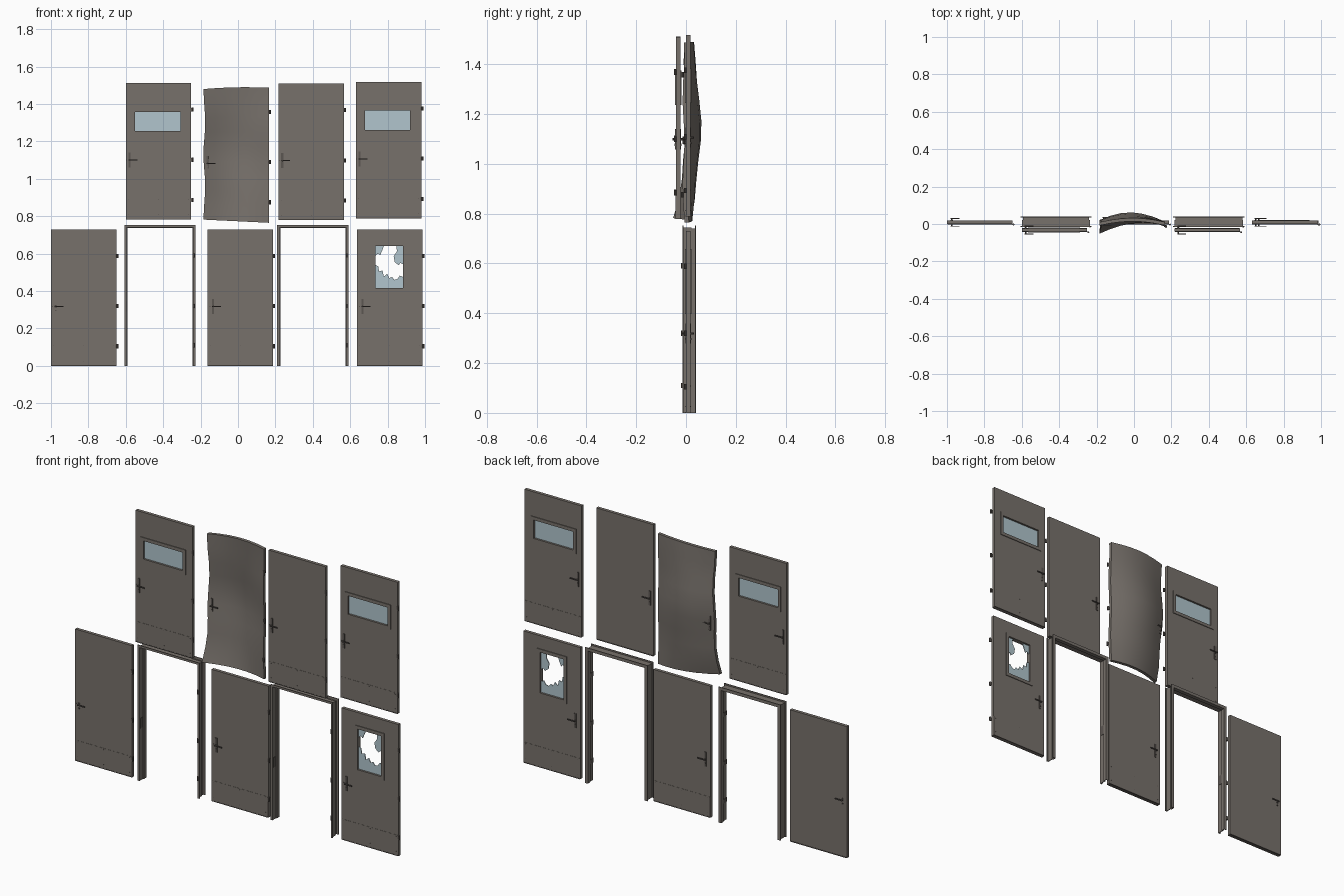
import bpy, bmesh, math
from mathutils import Matrix, Vector

if "Cube" in bpy.data.objects:
    bpy.data.objects.remove(bpy.data.objects["Cube"])


def material(name, rgb):
    m = bpy.data.materials.new(name)
    m.diffuse_color = (*rgb, 1)
    m.use_nodes = True
    m.node_tree.nodes["Principled BSDF"].inputs["Base Color"].default_value = m.diffuse_color
    return m


PAINT = material("grey brown paint", (0.185, 0.165, 0.147))
METAL = material("dark metal", (0.105, 0.092, 0.083))
GLASS = material("pale blue glass", (0.44, 0.56, 0.61))


def finish(bm, name, mat):
    bmesh.ops.recalc_face_normals(bm, faces=bm.faces)
    me = bpy.data.meshes.new(name)
    bm.to_mesh(me)
    bm.free()
    ob = bpy.data.objects.new(name, me)
    me.materials.append(mat)
    bpy.context.collection.objects.link(ob)
    return ob


def box(bm, x0, x1, y0, y1, z0, z1):
    size = Matrix.Diagonal((x1 - x0, y1 - y0, z1 - z0, 1))
    mid = Matrix.Translation(((x0 + x1) / 2, (y0 + y1) / 2, (z0 + z1) / 2))
    bmesh.ops.create_cube(bm, size=1, matrix=mid @ size)


def rod(bm, x, y, z, r, length, axis, sides=8):
    rot = {"X": Matrix.Rotation(math.pi / 2, 4, "Y"),
           "Y": Matrix.Rotation(math.pi / 2, 4, "X"), "Z": Matrix()}[axis]
    bmesh.ops.create_cone(bm, cap_ends=True, segments=sides, radius1=r, radius2=r,
                          depth=length, matrix=Matrix.Translation((x, y, z)) @ rot)


def ring(bm, outer, inner, y0, y1):
    """Rectangular plate with a rectangular hole."""
    def corners(r, y):
        x0, x1, z0, z1 = r
        return [bm.verts.new((x, y, z)) for x, z in
                ((x0, z0), (x1, z0), (x1, z1), (x0, z1))]
    loops = [corners(outer, y0), corners(inner, y0), corners(inner, y1), corners(outer, y1)]
    for a, b in zip(loops, loops[1:] + loops[:1]):
        for i in range(4):
            j = (i + 1) % 4
            bm.faces.new((a[i], a[j], b[j], b[i]))


def slab(bm, pts, y0, y1):
    """Flat plate extruded from an x-z outline."""
    a = [bm.verts.new((x, y0, z)) for x, z in pts]
    b = [bm.verts.new((x, y1, z)) for x, z in pts]
    bm.faces.new(a)
    bm.faces.new(b[::-1])
    for i in range(len(a)):
        j = (i + 1) % len(a)
        bm.faces.new((a[i], b[i], b[j], a[j]))


THICK, WIDE, TALL = 0.018, 0.35, 0.73


# lever handles on both faces: back plate, neck, lever, keyhole
def handle(name, x, z, y0, y1, tall):
    bm = bmesh.new()
    for y, s in ((y0, -1), (y1, 1)):
        h = 0.04 if tall else 0.008
        ya, yb = sorted((y, y + s * 0.003))
        box(bm, x - 0.006, x + 0.006, ya, yb, z - h, z + h)
        rod(bm, x, y + s * 0.007, z, 0.004, 0.014, "Y")
        ya, yb = sorted((y + s * 0.010, y + s * 0.014))
        box(bm, x - 0.005, x + 0.042, ya, yb, z - 0.003, z + 0.003)
        rod(bm, x, y + s * 0.002, z - 0.022, 0.004, 0.006, "Y")
    rod(bm, x - 0.016, y0 + 0.002, z, 0.003, 0.008, "Y")
    finish(bm, name + "_handle", METAL)


# three barrel hinges with leaves
def hinges(name, x, z, y_at):
    bm = bmesh.new()
    for dz in (0.105, 0.32, 0.588):
        y = y_at(z + dz)
        rod(bm, x + 0.006, y - 0.003, z + dz, 0.005, 0.022, "Z")
        box(bm, x - 0.004, x + 0.006, y - 0.003, y + 0.001, z + dz - 0.009, z + dz + 0.009)
    finish(bm, name + "_hinges", METAL)


# straight door leaf with kick plates, screws and optional window
def door(name, x0, z0, y0, window=None, tall=True, broken=False, back_plate=True, handle_dx=0.02):
    x1, z1, y1 = x0 + WIDE, z0 + TALL, y0 + THICK
    bm = bmesh.new()
    if window:
        ring(bm, (x0, x1, z0, z1), window, y0, y1)
    else:
        box(bm, x0, x1, y0, y1, z0, z1)
    faces = [(y0, -1)] + ([(y1, 1)] if back_plate else [])
    for y, s in faces:
        ya, yb = sorted((y, y + s * 0.001))
        box(bm, x0 + 0.001, x1 - 0.001, ya, yb, z0 + 0.003, z0 + 0.115)
    finish(bm, name + "_leaf", PAINT)

    bm = bmesh.new()
    for y, s in faces:
        for dx in (0.015, WIDE / 2, WIDE - 0.015):
            for dz in (0.025, 0.107):
                rod(bm, x0 + dx, y + s * 0.001, z0 + dz, 0.002, 0.002, "Y", 6)
    box(bm, x0 + 0.002, x1 - 0.002, y0 - 0.002, y1 + 0.002, z0, z0 + 0.004)
    finish(bm, name + "_screws_and_sill_seal", METAL)

    if window:
        a, b, c, d = window
        w = 0.018
        bm = bmesh.new()
        for y, s in ((y0, -1), (y1, 1)):
            ya, yb = sorted((y, y + s * 0.004))
            ring(bm, (a - w, b + w, c - w, d + w), window, ya, yb)
        finish(bm, name + "_window_trim", PAINT)
        bm = bmesh.new()
        ym = (y0 + y1) / 2
        if broken:
            shards = [
                [(0, 0), (1, 0), (1, .27), (.88, .3), (.8, .22), (.68, .2), (.6, .27), (.5, .24),
                 (.42, .34), (.3, .28), (.25, .42), (.12, .4), (.1, .52), (0, .55)],
                [(1, 1), (.76, 1), (.78, .88), (.66, .76), (.7, .62), (.84, .55), (.9, .6), (1, .57)],
                [(0, 1), (0, .78), (.1, .83), (.16, .78), (.24, .9), (.3, 1)]]
            for s in shards:
                slab(bm, [(a + u * (b - a), c + v * (d - c)) for u, v in s], ym - 0.002, ym + 0.002)
        else:
            box(bm, a, b, ym - 0.002, ym + 0.002, c, d)
        finish(bm, name + "_glass", GLASS)
    handle(name, x0 + handle_dx, z0 + 0.318, y0, y1, tall)
    hinges(name, x1, z0, lambda z: y0)


# pressed steel frame: hollow profile mitred round three sides
def door_frame(name, x0, x1, h):
    prof = [(0, -.015), (.012, -.015), (.012, .018), (.017, .018), (.017, .04), (0, .04),
            (0, .036), (.013, .036), (.013, .022), (.008, .022), (.008, -.011), (0, -.011)]
    bm = bmesh.new()
    rows = [[bm.verts.new(p) for p in ((x0 + d, y, 0), (x0 + d, y, h - d),
                                       (x1 - d, y, h - d), (x1 - d, y, 0))] for d, y in prof]
    for a, b in zip(rows, rows[1:] + rows[:1]):
        for i in range(3):
            bm.faces.new((a[i], a[i + 1], b[i + 1], b[i]))
    for i in (0, 3):
        bm.faces.new([r[i] for r in rows])
    finish(bm, name, PAINT)
    bm = bmesh.new()
    for z in (0.11, 0.32, 0.59):
        rod(bm, x1 - 0.008, -0.016, z, 0.004, 0.022, "Z")
        box(bm, x1 - 0.015, x1 - 0.011, -0.012, 0.016, z - 0.011, z + 0.011)
    box(bm, x0 + 0.011, x0 + 0.014, -0.008, 0.014, 0.29, 0.345)
    finish(bm, name + "_hinges_and_strike", METAL)


# buckled door leaf: a gridded slab pushed out of plane
def bend(u, v):
    y = -0.010 + 0.045 * math.sin(math.pi * u) ** 0.9 * (0.45 + 0.55 * math.sin(math.pi * v))
    y += 0.012 * (1 - u) * math.sin(math.pi * v)
    y += 0.004 * math.sin(13 * v + 2 * u) - 0.042 * (1 - u) ** 2 * (1 - v) ** 4
    x = -0.185 + 0.35 * u + 0.005 * (1 - u) * (1 - math.cos(4 * math.pi * v))
    z = 0.782 - 0.017 * u + v * (0.698 + 0.024 * u) + 0.006 * math.sin(math.pi * u) * v
    return x, y, z


def bent_door(name):
    bm = bmesh.new()
    box(bm, 0, 1, 0, THICK, 0, 1)
    for axis, n in ((0, 6), (2, 9)):
        for i in range(1, n):
            co, no = Vector(), Vector()
            co[axis], no[axis] = i / n, 1
            bmesh.ops.bisect_plane(bm, geom=bm.verts[:] + bm.edges[:] + bm.faces[:],
                                   plane_co=co, plane_no=no)
    for v in bm.verts:
        depth = v.co.y
        x, y, z = bend(max(0, min(1, v.co.x)), max(0, min(1, v.co.z)))
        v.co = (x, y + depth, z)
    ob = finish(bm, name + "_leaf", PAINT)
    bpy.context.view_layer.objects.active = ob
    ob.select_set(True)
    bpy.ops.object.shade_smooth_by_angle(angle=math.radians(40))
    ob.select_set(False)
    x, y, z = bend(0.06, 0.43)
    handle(name, x, z, y, y + THICK, True)
    hinges(name, 0.165, 0.77, lambda zz: bend(1, (zz - 0.77) / 0.72)[1])


# lower row
door("plain_door_left", -1.0, 0, 0, tall=False, back_plate=False, handle_dx=0.025)
door_frame("door_frame_left", -0.607, -0.227, 0.753)
door("plain_door_middle", -0.163, 0, 0, handle_dx=0.03)
door_frame("door_frame_right", 0.209, 0.592, 0.753)
door("broken_window_door", 0.636, 0, 0, (0.736, 0.882, 0.415, 0.64), broken=True, handle_dx=0.03)

# upper row
door("window_door_left", -0.60, 0.782, -0.041, (-0.55, -0.308, 1.255, 1.356))
bent_door("bent_door")
door("plain_door_upper", 0.217, 0.779, -0.041, back_plate=False)
door("window_door_right", 0.63, 0.788, 0, (0.678, 0.92, 1.262, 1.364))
